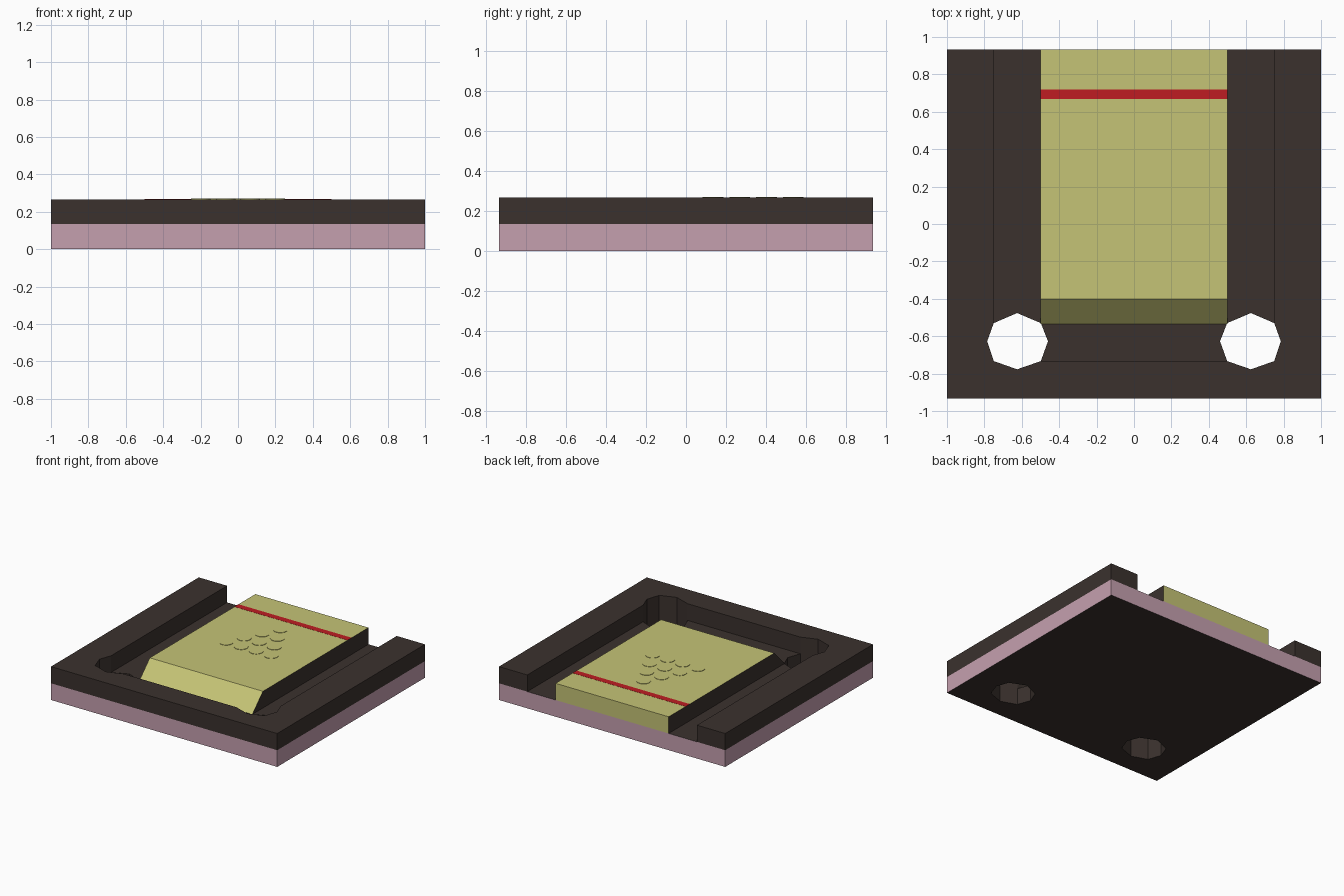
import bpy, bmesh, math
from mathutils import Matrix, Vector

if "Cube" in bpy.data.objects:
    bpy.data.objects.remove(bpy.data.objects["Cube"])

U = 2 / 15            # one height step
TOP = 2 * U           # top of rim and deck
YB = 0.933            # half depth


def material(name, rgb):
    m = bpy.data.materials.new(name)
    m.diffuse_color = (*rgb, 1)
    m.use_nodes = True
    m.node_tree.nodes["Principled BSDF"].inputs["Base Color"].default_value = m.diffuse_color
    return m


DARK = material("dark_brown", (0.043, 0.031, 0.027))
PINK = material("dusty_pink", (0.56, 0.35, 0.43))
OLIVE = material("pale_olive", (0.56, 0.55, 0.18))
RED = material("red", (0.52, 0.012, 0.016))


def prism(name, outline, start, direction, mats, pick=None, place=lambda a, b, c: (a, b, c)):
    """Extrude an outline (a, b) from start by direction; pick(normal) gives the material slot."""
    bm = bmesh.new()
    face = bm.faces.new([bm.verts.new(place(a, b, start)) for a, b in outline])
    new = bmesh.ops.extrude_face_region(bm, geom=[face])["geom"]
    move = Vector(place(0, 0, direction))
    bmesh.ops.translate(bm, vec=move, verts=[v for v in new if isinstance(v, bmesh.types.BMVert)])
    bmesh.ops.recalc_face_normals(bm, faces=bm.faces)
    if pick:
        for f in bm.faces:
            f.normal_update()
            f.material_index = pick(f.normal)
    mesh = bpy.data.meshes.new(name)
    bm.to_mesh(mesh)
    bm.free()
    for m in mats:
        mesh.materials.append(m)
    obj = bpy.data.objects.new(name, mesh)
    bpy.context.collection.objects.link(obj)
    return obj


def rect(x0, x1, y0, y1):
    return [(x0, y0), (x1, y0), (x1, y1), (x0, y1)]


# Base board: pink edge band, dark top and underside
base = prism("base_board", rect(-1, 1, -YB, YB), 0, U, [DARK, PINK],
             lambda n: 1 if abs(n.z) < 0.5 else 0)

# Corner drain holes through the base
hole = [(0.785, -0.627), (0.75, -0.53), (0.625, -0.476), (0.498, -0.53),
        (0.46, -0.627), (0.498, -0.733), (0.625, -0.777), (0.75, -0.733)]
for s, side in ((1, "right"), (-1, "left")):
    cutter = prism("hole_cutter_" + side, [(s * x, y) for x, y in hole], -0.1, 0.5, [DARK])
    cutter.hide_render = True
    mod = base.modifiers.new("hole_" + side, "BOOLEAN")
    mod.operation, mod.solver, mod.object = "DIFFERENCE", "EXACT", cutter
    bpy.context.view_layer.objects.active = base
    bpy.ops.object.modifier_apply(modifier=mod.name)
    bpy.data.objects.remove(cutter)

# U-shaped rim with notched inner corners
half = [(1, -YB), (1, YB), (0.75, YB), hole[1], hole[0], hole[7], hole[6], hole[5]]
prism("rim", half + [(-x, y) for x, y in reversed(half)], U, U, [DARK])

# Raised deck: sloped front, dark flanks
prism("deck", [(-4 * U, U), (YB, U), (YB, TOP), (-3 * U, TOP)], -0.5, 1.0, [OLIVE, DARK],
      lambda n: 1 if abs(n.x) > 0.5 else 0, place=lambda a, b, c: (c, a, b))

# Red line across the deck
prism("red_line", rect(-0.5, 0.5, 0.668, 0.719), TOP - 0.001, 0.002, [RED])

# Triangle of ten round spots
for row in range(4):
    for i in range(row + 1):
        cx, cy = (i - row / 2) * U, 0.535 - row * U
        ring = [(cx + 0.052 * math.cos(k * math.tau / 32), cy + 0.052 * math.sin(k * math.tau / 32))
                for k in range(32)]
        prism(f"spot_{row}_{i}", ring, TOP - 0.001, 0.004, [OLIVE])
